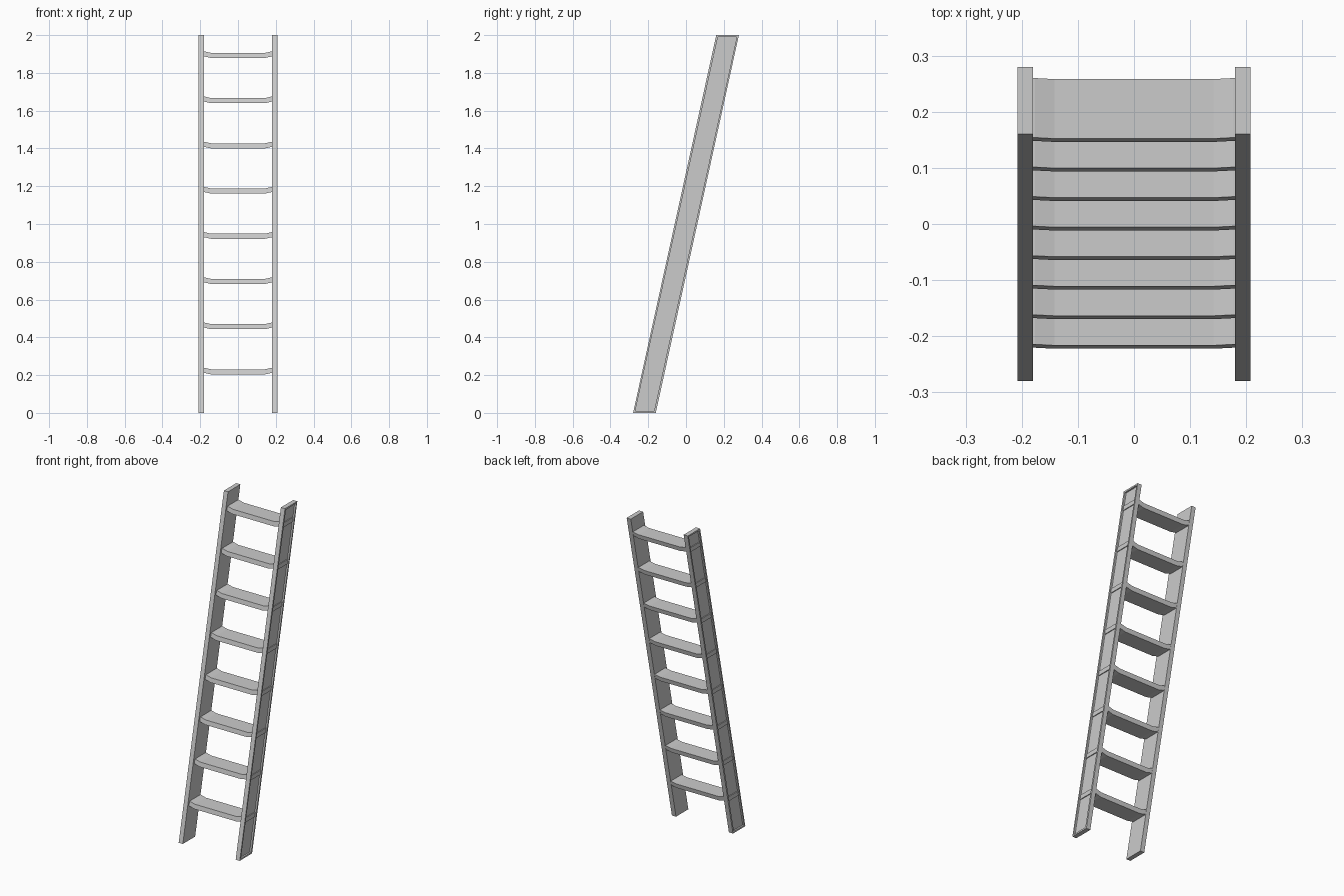
import bpy, bmesh
from mathutils import Vector

if "Cube" in bpy.data.objects:
    bpy.data.objects.remove(bpy.data.objects["Cube"])

SLOPE = 0.22          # lean of the ladder: y gained per unit of z
HALF = 0.12 / 2       # half depth of a rail


def lean(x, d, z):
    return Vector((x, d + SLOPE * (z - 1), z))


def prism(bm, profile, d0, d1):
    """Extrude an x-z profile in depth, following the lean."""
    a = [bm.verts.new(lean(x, d0, z)) for x, z in profile]
    b = [bm.verts.new(lean(x, d1, z)) for x, z in profile]
    bm.faces.new(a)
    bm.faces.new(b[::-1])
    n = len(a)
    for i in range(n):
        j = (i + 1) % n
        bm.faces.new((a[j], a[i], b[i], b[j]))
    bmesh.ops.recalc_face_normals(bm, faces=bm.faces)


def finish(bm, name, mirror=False):
    me = bpy.data.meshes.new(name)
    bm.to_mesh(me)
    bm.free()
    ob = bpy.data.objects.new(name, me)
    bpy.context.collection.objects.link(ob)
    if mirror:
        ob.modifiers.new("Mirror", 'MIRROR')
    return ob


rung_z = [0.217 + i * 0.2393 for i in range(8)]

# side rails with a shallow recess along the outer face
bm = bmesh.new()
prism(bm, [(0.18, 0), (0.208, 0), (0.208, 2), (0.18, 2)], -HALF, HALF)
outer = max(bm.faces, key=lambda f: f.calc_center_median().x)
bmesh.ops.inset_region(bm, faces=[outer], thickness=0.014)
rim = list(outer.verts)
ext = bmesh.ops.extrude_discrete_faces(bm, faces=[outer])["faces"][0]
bmesh.ops.translate(bm, verts=ext.verts, vec=(-0.010, 0, 0))
finish(bm, "side_rails", mirror=True)

# rungs: flat in the middle, lifted slightly at both ends
for i, z in enumerate(rung_z):
    half = [(0.142, 0), (0.176, 0.008), (0.182, 0.008)]
    line = [(-x, h) for x, h in reversed(half)] + half
    t = 0.0135
    profile = [(x, z + h - t) for x, h in line]
    profile += [(x, z + h + t) for x, h in reversed(line)]
    bm = bmesh.new()
    prism(bm, profile, -0.047, HALF - 0.001)
    finish(bm, f"rung_{i + 1}")

# rung ends showing inside the rail recesses
bm = bmesh.new()
for z in rung_z:
    prism(bm, [(0.19, z - 0.006), (0.203, z - 0.006),
               (0.203, z + 0.021), (0.19, z + 0.021)], -0.047, 0.047)
finish(bm, "rung_ends", mirror=True)
